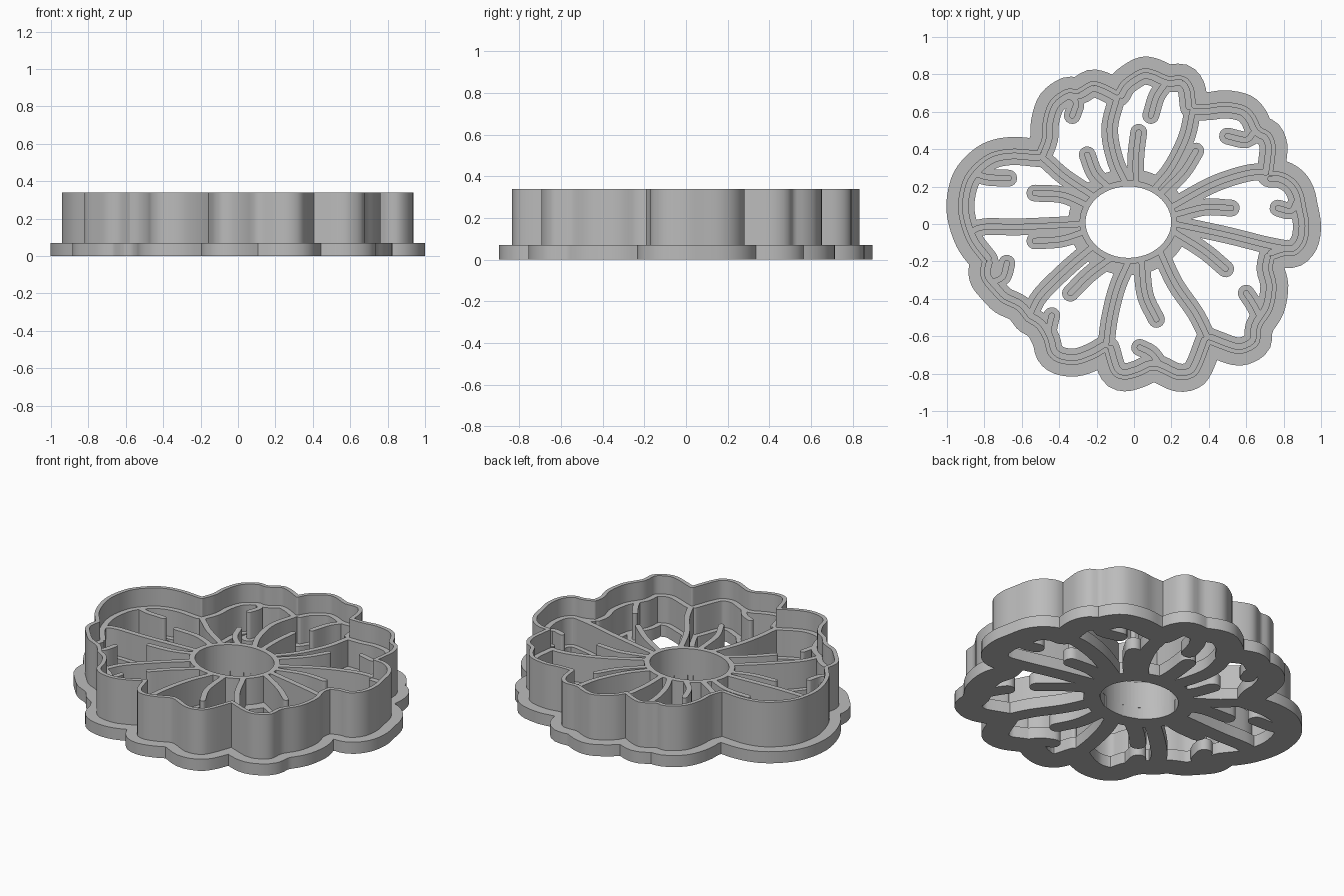
import bpy
import math
from mathutils import Vector, kdtree
from mathutils.geometry import delaunay_2d_cdt

if "Cube" in bpy.data.objects:
    bpy.data.objects.remove(bpy.data.objects["Cube"], do_unlink=True)

PLATE_TOP, VEIN_TOP, RIM_TOP = 0.07, 0.23, 0.34
VEIN_HALF = 0.016
RIM_HALF = 0.012
VEIN_PLATE_HALF = 0.045
RIM_PLATE_HALF = 0.075
CENTRE = Vector((-0.03, 0.01))
RING_X, RING_Y = 0.245, 0.207

gray = bpy.data.materials.new("gray plastic")
gray.use_nodes = True
gray.diffuse_color = (0.5, 0.5, 0.5, 1)
gray.node_tree.nodes["Principled BSDF"].inputs["Base Color"].default_value = gray.diffuse_color


def smooth_path(points, step=0.022):
    """Spline through points given in hundredths of a unit."""
    pts = [Vector(p) / 100 for p in points]
    pts = [2 * pts[0] - pts[1]] + pts + [2 * pts[-1] - pts[-2]]
    path = []
    for a, b, c, d in zip(pts, pts[1:], pts[2:], pts[3:]):
        count = max(3, int((c - b).length / step))
        for i in range(count):
            t = i / count
            path.append(b + 0.5 * t * (c - a + t * (2 * a - 5 * b + 4 * c - d
                                                    + t * (3 * (b - c) + d - a))))
    return path + [pts[-2]]


def ellipse(rx, ry, count=64):
    angles = [math.tau * i / count for i in range(count + 1)]
    return [CENTRE + Vector((rx * math.cos(a), ry * math.sin(a))) for a in angles]


def shift_left(path, distance):
    """Parallel path, to the left of the direction of travel."""
    moved = []
    for i, p in enumerate(path):
        along = (path[min(i + 1, len(path) - 1)] - path[max(i - 1, 0)]).normalized()
        moved.append(p + Vector((-along.y, along.x)) * distance)
    return moved


def stroke(path, half):
    """Outline of a path thickened to both sides, with round ends."""
    left, right = shift_left(path, half), shift_left(path, -half)

    def cap(centre, start):
        arm = start - centre
        turned = Vector((arm.y, -arm.x))
        return [centre + arm * math.cos(a) + turned * math.sin(a)
                for a in (math.pi * k / 8 for k in range(1, 8))]

    return left + cap(path[-1], left[-1]) + right[::-1] + cap(path[0], right[0])


def distance_tree(paths):
    dense = [a.lerp(b, k / 4) for path in paths
             for a, b in zip(path, path[1:]) for k in range(5)]
    tree = kdtree.KDTree(len(dense))
    for i, p in enumerate(dense):
        tree.insert((p.x, p.y, 0), i)
    tree.balance()
    return tree


def in_centre_hole(p):
    d = p - CENTRE
    return (d.x / (RING_X - VEIN_HALF)) ** 2 + (d.y / (RING_Y - VEIN_HALF)) ** 2 < 0.999


def build_strokes(name, groups, low, high):
    """Merge thickened paths into one flat shape and raise it from low to high."""
    coords, edges = [], []
    loops = [stroke(path, half) for paths, half in groups for path in paths]
    loops.append(ellipse(RING_X - VEIN_HALF, RING_Y - VEIN_HALF)[:-1])
    for loop in loops:
        first, size = len(coords), len(loop)
        coords += loop
        edges += [(first + i, first + (i + 1) % size) for i in range(size)]
    flat, _, tris, *_ = delaunay_2d_cdt(coords, edges, [], 0, 0.00001)

    trees = [(distance_tree(paths), half) for paths, half in groups]
    kept = []
    for tri in tris:
        a, b, c = (flat[i] for i in tri)
        mid = (a + b + c) / 3
        inside = any(tree.find((mid.x, mid.y, 0))[2] < half * 1.005 for tree, half in trees)
        if inside and not in_centre_hole(mid):
            ccw = (b - a).x * (c - a).y - (b - a).y * (c - a).x > 0
            kept.append(tuple(tri) if ccw else tuple(reversed(tri)))

    # Top, bottom, and a side wall on every open edge
    n = len(flat)
    verts = [(p.x, p.y, z) for z in (low, high) for p in flat]
    borders = {(t[i], t[(i + 1) % 3]) for t in kept for i in range(3)}
    faces = [tuple(i + n for i in t) for t in kept]
    faces += [tuple(reversed(t)) for t in kept]
    faces += [(a, b, b + n, a + n) for a, b in borders if (b, a) not in borders]
    used = sorted({i for f in faces for i in f})
    index = {old: new for new, old in enumerate(used)}
    mesh = bpy.data.meshes.new(name)
    mesh.from_pydata([verts[i] for i in used], [], [[index[i] for i in f] for f in faces])
    mesh.validate()
    mesh.materials.append(gray)
    obj = bpy.data.objects.new(name, mesh)
    bpy.context.collection.objects.link(obj)
    bpy.ops.object.select_all(action='DESELECT')
    obj.select_set(True)
    bpy.context.view_layer.objects.active = obj
    bpy.ops.object.shade_smooth_by_angle(angle=math.radians(30))


rims, veins = [], []


def petal(rim, divider, vein, curl):
    """Outer edge, line to the next petal, inner vein and curled tip."""
    rims.append(smooth_path(rim))
    veins.extend(smooth_path(line) for line in (divider, vein, curl))


# Left petal
petal(rim=[(-80, -20), (-88, -9), (-92.5, 5), (-92, 17), (-88, 27), (-78, 36), (-66, 39), (-51, 38)],
      divider=[(-50, 36.5), (-45, 32), (-37, 25), (-22, 15)],
      vein=[(-53, 16.5), (-38, 15.5), (-25, 10)],
      curl=[(-67, 24.5), (-78, 25), (-85, 27)])
# Upper left petal
petal(rim=[(-51, 38), (-48, 46), (-47.5, 55), (-44, 65), (-36, 71), (-30, 71), (-23, 75), (-17, 74), (-9, 70)],
      divider=[(-9, 68), (-13, 51), (-10, 34), (-4, 21)],
      vein=[(-25, 37), (-21, 27), (-14, 20)],
      curl=[(-33, 58), (-31, 65), (-35, 69)])
# Top petal
petal(rim=[(-9, 70), (-6, 75), (-1, 79), (5, 82), (11, 81), (18, 78), (26, 78), (30.5, 73), (32, 63)],
      divider=[(31.5, 61), (28, 46), (20, 30), (11, 19)],
      vein=[(2.5, 49), (1, 36), (1, 22)],
      curl=[(9, 58), (12, 68), (16, 74)])
# Upper right petal
petal(rim=[(32, 63), (40, 63), (49, 64), (59, 62), (64, 57), (67, 51), (72, 48), (74.5, 42), (74, 34), (73, 27)],
      divider=[(71, 28), (60, 27), (42, 21), (20, 9)],
      vein=[(33, 39), (26, 28), (15, 17)],
      curl=[(50, 47), (60, 45), (64, 49)])
# Right petal
petal(rim=[(73, 27), (79, 26.5), (85, 23), (89, 17), (91, 8), (92.5, -1), (91, -10), (86, -15.5), (80, -16), (74, -18)],
      divider=[(83, -13.5), (70, -11), (50, -6), (22, 0)],
      vein=[(52, 8.5), (38, 9), (22, 5)],
      curl=[(77, 8.5), (84, 7), (87, 12)])
# Lower right petal
petal(rim=[(74, -18), (73, -24), (75, -33), (73, -45), (67, -55), (66, -63), (61, -67), (54, -68), (40, -63)],
      divider=[(39.5, -61), (33, -48), (22, -32), (14, -15)],
      vein=[(49, -24), (37, -14), (21, -4)],
      curl=[(60, -37), (64, -43), (67, -49)])
# Bottom petal
petal(rim=[(40, -63), (35, -76), (31, -81), (23, -82), (11, -77), (3, -80), (-5, -82), (-11, -79), (-15, -67)],
      divider=[(-15, -65), (-13, -50), (-9, -34), (-3, -20)],
      vein=[(12, -51), (6, -38), (4, -20)],
      curl=[(3, -66), (9, -69), (13, -74)])
# Lower left petal
petal(rim=[(-15, -67), (-22, -71), (-31, -74), (-40, -73), (-45, -69), (-47, -62), (-51, -55), (-57, -51)],
      divider=[(-55.5, -48), (-50, -38), (-36, -24), (-22, -12)],
      vein=[(-34, -37), (-24, -27), (-12, -18)],
      curl=[(-44, -49), (-45, -53), (-46, -58)])
# Lower outer left petal
petal(rim=[(-57, -51), (-62, -45), (-70, -41), (-75, -36), (-80, -30), (-81, -25), (-80, -20)],
      divider=[(-87, -4), (-80, -1.5), (-60, -1.5), (-27, 0)],
      vein=[(-53, -9), (-39, -8), (-26, -4)],
      curl=[(-68, -21), (-70, -28), (-75, -31)])

# Lower ledge that follows the inside of the rim
ledges = [shift_left(rim, -RIM_HALF - VEIN_HALF) for rim in rims]

# Centre ring: its plate lies only outside the hole
ring_wall = ellipse(RING_X, RING_Y)
ring_plate = ellipse(RING_X + 0.032, RING_Y + 0.032)

build_strokes("base_plate",
              [(rims, RIM_PLATE_HALF), (veins + [ring_plate], VEIN_PLATE_HALF)],
              0, PLATE_TOP)
build_strokes("petal_vein_walls", [(veins + ledges + [ring_wall], VEIN_HALF)], PLATE_TOP, VEIN_TOP)
build_strokes("outer_rim_wall", [(rims, RIM_HALF)], PLATE_TOP, RIM_TOP)
